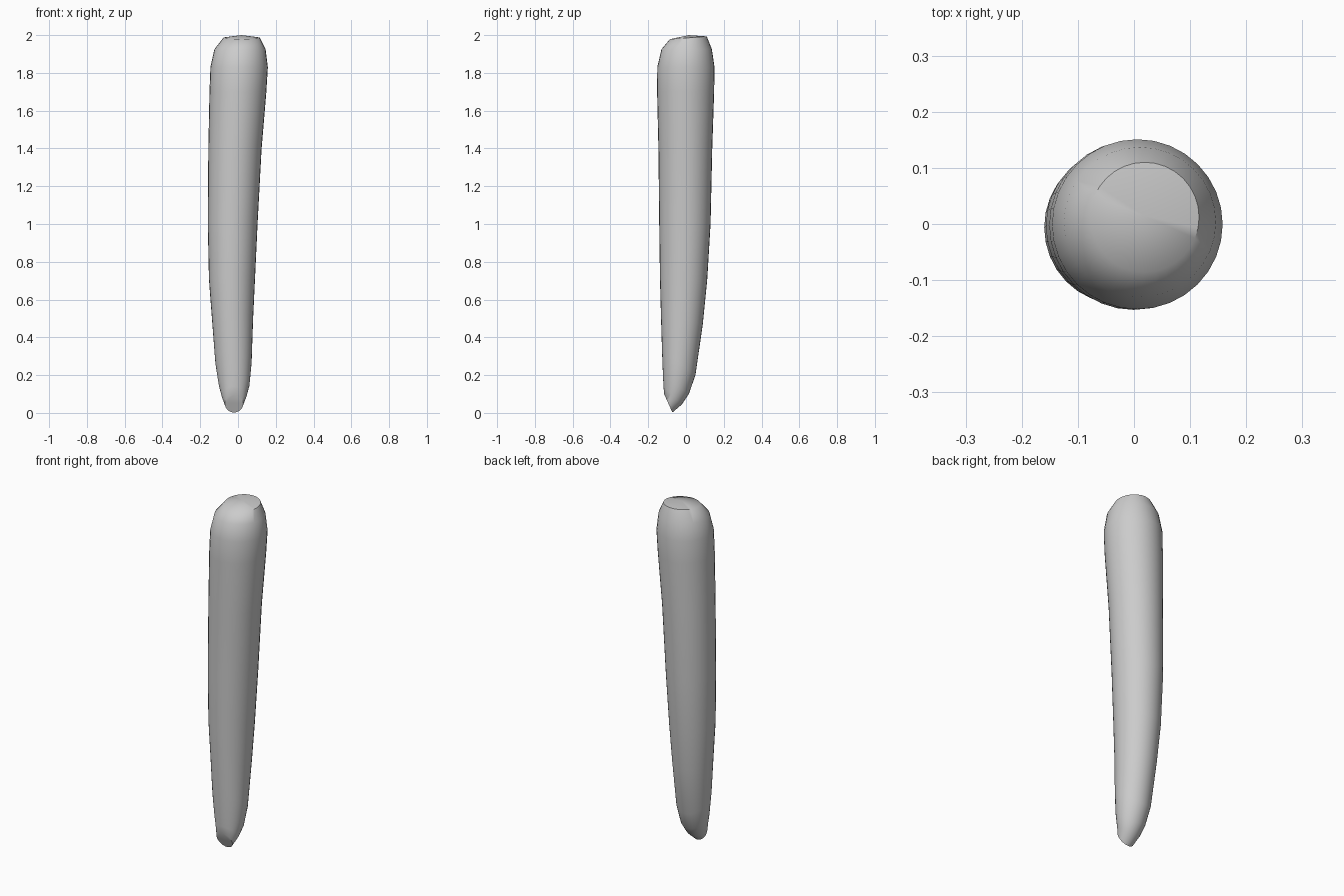
import bpy, bmesh, math

if "Cube" in bpy.data.objects:
    bpy.data.objects.remove(bpy.data.objects["Cube"])

SIDES = 32
# Cross-sections: x left, x right, y front, y back, z at front, z at back
rings = [
    (-0.070, 0.028, -0.116, -0.072, 0.10, 0.002),
    (-0.086, 0.045, -0.119, -0.022, 0.14, 0.045),
    (-0.102, 0.061, -0.122, 0.015, 0.20, 0.10),
    (-0.120, 0.072, -0.127, 0.050, 0.33, 0.20),
    (-0.138, 0.080, -0.133, 0.089, 0.53, 0.47),
    (-0.154, 0.090, -0.138, 0.112, 0.72, 0.70),
    (-0.160, 0.104, -0.142, 0.130, 1.02, 1.00),
    (-0.157, 0.125, -0.146, 0.139, 1.40, 1.40),
    (-0.151, 0.150, -0.153, 0.149, 1.70, 1.70),
    (-0.146, 0.158, -0.152, 0.151, 1.83, 1.83),
    (-0.125, 0.146, -0.130, 0.137, 1.925, 1.925),
    (-0.078, 0.116, -0.086, 0.110, 1.978, 1.993),
]

# Tapered, gently curved body lofted through the sections
bm = bmesh.new()
loops = []
for xl, xr, yf, yb, zf, zb in rings:
    loop = []
    for i in range(SIDES):
        a = 2 * math.pi * i / SIDES
        t = (1 + math.sin(a)) / 2
        loop.append(bm.verts.new(((xl + xr) / 2 + (xr - xl) / 2 * math.cos(a),
                                  yf + (yb - yf) * t, zf + (zb - zf) * t)))
    loops.append(loop)
for a, b in zip(loops, loops[1:]):
    for i in range(SIDES):
        j = (i + 1) % SIDES
        bm.faces.new((a[i], a[j], b[j], b[i]))

# Slanted tip face and slightly domed top
bm.faces.new(loops[0][::-1])
top = bm.verts.new((0.018, 0.015, 2.0))
for i in range(SIDES):
    bm.faces.new((loops[-1][i], loops[-1][(i + 1) % SIDES], top))
bmesh.ops.recalc_face_normals(bm, faces=bm.faces)

mesh = bpy.data.meshes.new("tapered_body")
bm.to_mesh(mesh)
bm.free()
body = bpy.data.objects.new("tapered_body", mesh)
bpy.context.collection.objects.link(body)
bpy.context.view_layer.objects.active = body
body.select_set(True)
bpy.ops.object.shade_smooth_by_angle(angle=math.radians(50))
